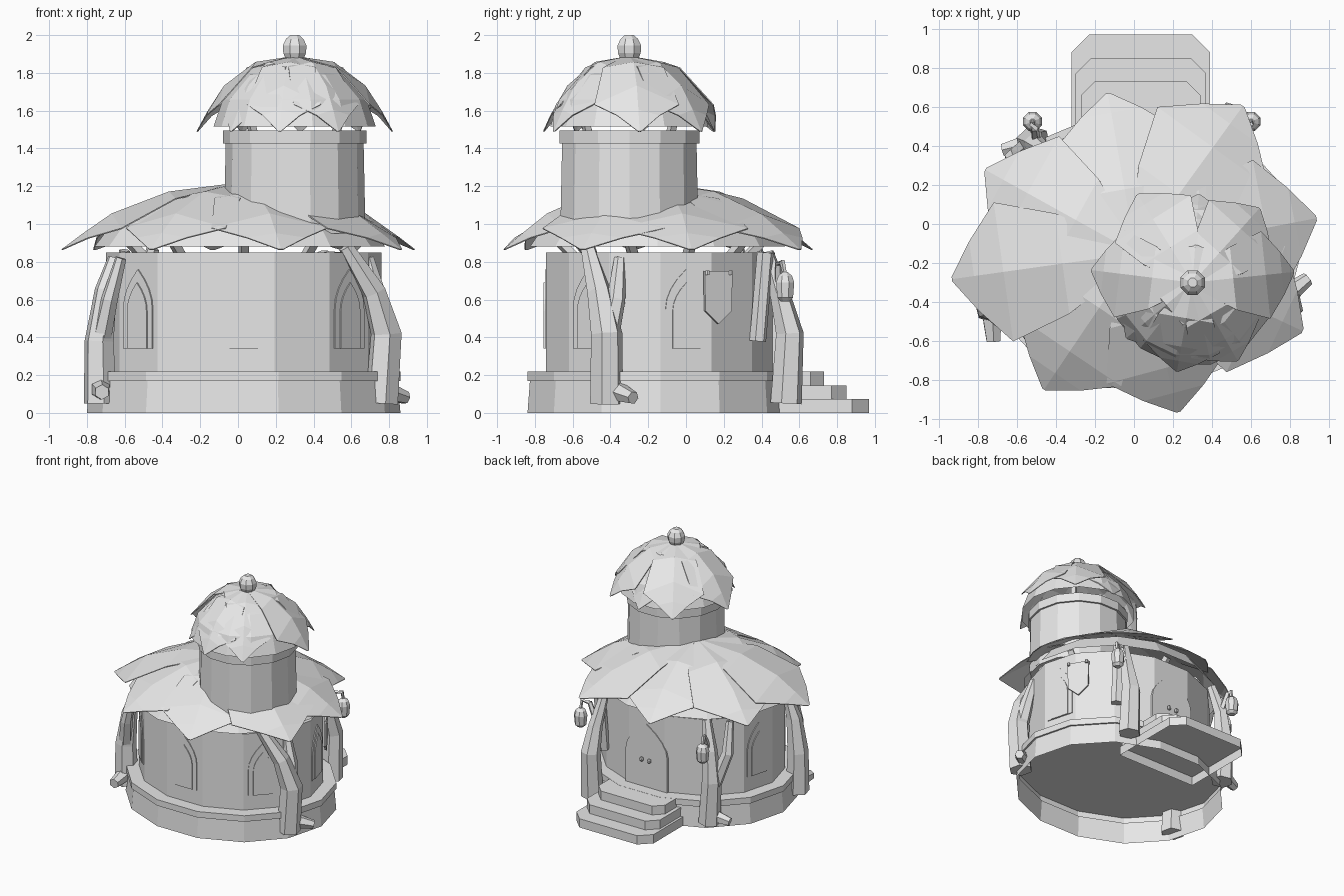
import bpy, bmesh, math
from mathutils import Vector

if "Cube" in bpy.data.objects:
    bpy.data.objects.remove(bpy.data.objects["Cube"])

grey = bpy.data.materials.new("plain grey")
grey.use_nodes = True
grey.diffuse_color = (0.8, 0.8, 0.8, 1)
grey.node_tree.nodes["Principled BSDF"].inputs["Base Color"].default_value = (0.8, 0.8, 0.8, 1)


def finish(name, bm):
    bmesh.ops.recalc_face_normals(bm, faces=bm.faces)
    mesh = bpy.data.meshes.new(name)
    bm.to_mesh(mesh)
    bm.free()
    mesh.materials.append(grey)
    ob = bpy.data.objects.new(name, mesh)
    bpy.context.collection.objects.link(ob)
    return ob


def loft(name, rings, floor=True):
    """Skin through rings of equal point count; the floor can stay open."""
    bm = bmesh.new()
    rows = [[bm.verts.new(p) for p in ring] for ring in rings]
    n = len(rows[0])
    for a, b in zip(rows, rows[1:]):
        for i in range(n):
            j = (i + 1) % n
            bm.faces.new((a[i], a[j], b[j], b[i]))
    if floor:
        bm.faces.new(rows[0])
    bm.faces.new(rows[-1])
    return finish(name, bm)


def lathe(name, profile, cx, cy, n=14, squash=1.0, floor=True):
    """Profile of (radius, z) turned about an upright axis, a flat to the front."""
    angs = [-math.pi / 2 + (i + 0.5) * math.tau / n for i in range(n)]
    return loft(name, [[(cx + r * math.cos(a), cy + squash * r * math.sin(a), z)
                        for a in angs] for r, z in profile], floor)


def limb(name, pts, radii, n=6):
    """Tapered branch along a path."""
    pts = [Vector(p) for p in pts]
    rings = []
    for i, p in enumerate(pts):
        t = (pts[min(i + 1, len(pts) - 1)] - pts[max(i - 1, 0)]).normalized()
        u = t.cross(Vector((0.3, 1, 0.1))).normalized()
        v = t.cross(u)
        rings.append([p + radii[i] * (math.cos(k * math.tau / n) * u + math.sin(k * math.tau / n) * v)
                      for k in range(n)])
    return loft(name, rings)


def plate(name, outline, origin, az, depth):
    """Outline of (across, z) set upright, facing the heading az."""
    nrm = Vector((math.cos(az), math.sin(az), 0))
    side = Vector((-nrm.y, nrm.x, 0))
    o = Vector((origin[0], origin[1], 0))
    return loft(name, [[o + side * a + nrm * d + Vector((0, 0, z)) for a, z in outline]
                       for d in (-0.01, depth)])


def arch(w, z0, spring, apex, k=4):
    right = [(w / 2 * (1 - (i / k) ** 2), spring + (apex - spring) * i / k) for i in range(k)]
    left = [(-x, z) for x, z in reversed(right)]
    return [(w / 2, z0)] + right + [(0, apex)] + left + [(-w / 2, z0)]


def lookup(profile, s):
    for (a, za), (b, zb) in zip(profile, profile[1:]):
        if s <= b:
            return za + (zb - za) * (s - a) / (b - a)
    return profile[-1][1]


def leaf(name, cx, cy, deg, size, profile, wide):
    """Broad pointed roof leaf with a centre ridge and drooping sides."""
    a = math.radians(deg)
    d, s = Vector((math.cos(a), math.sin(a))), Vector((-math.sin(a), math.cos(a)))
    bm = bmesh.new()
    rows = []
    for t, w in ((0.04, 0.06), (0.4, 0.26), (0.72, 0.36), (0.88, 0.18), (1.0, 0.012)):
        row = []
        for k in (-1, 0, 1):
            q = (d * t + s * w * wide * k) * size
            z = lookup(profile, q.length / size) - 0.06 * w * size * abs(k)
            row.append(bm.verts.new((cx + q.x, cy + q.y, z)))
        rows.append(row)
    for p, q in zip(rows, rows[1:]):
        for i in (0, 1):
            bm.faces.new((p[i], p[i + 1], q[i + 1], q[i]))
    ob = finish(name, bm)
    mod = ob.modifiers.new("thickness", "SOLIDIFY")
    mod.thickness = 0.006
    mod.offset = 0


CX, CY, SQ = 0.03, -0.135, 0.85
TX, TY = 0.30, -0.30

# Hollow plinth with ledge, round house wall
lathe("plinth", [(0.83, 0), (0.815, 0.17), (0.83, 0.17), (0.83, 0.22)], CX, CY, squash=0.87, floor=False)
lathe("house_wall", [(0.73, 0.22), (0.73, 0.85)], CX, CY, squash=SQ, floor=False)

# Lancet windows on alternate wall facets
for k in (-4, -2, 0, 2, 4):
    half = math.pi / 14
    a = -math.pi / 2 + k * 2 * half
    p, q = [Vector((CX + 0.73 * math.cos(b), CY + 0.73 * SQ * math.sin(b))) for b in (a - half, a + half)]
    az = math.atan2(q.y - p.y, q.x - p.x) - math.pi / 2
    mid = (p + q) / 2
    plate(f"window_frame_{k}", arch(0.225, 0.34, 0.55, 0.76), mid, az, 0.007)
    plate(f"window_pane_{k}", arch(0.15, 0.34, 0.54, 0.69), mid, az, 0.014)

# Back door with two knobs
plate("door", arch(0.38, 0.22, 0.5, 0.74), (CX, 0.465), math.pi / 2, 0.012)
for s in (-1, 1):
    lathe("door_knob", [(0.006, 0.43), (0.016, 0.44), (0.016, 0.455), (0.006, 0.465)],
          CX + s * 0.035, 0.49, 6)

# Hanging banner with pins
plate("banner", [(-0.085, 0.75), (0.085, 0.75), (0.08, 0.54), (0, 0.47), (-0.08, 0.54)],
      (0.69, 0.17), math.radians(30), 0.006)
for s in (-1, 1):
    lathe("banner_pin", [(0.012, 0.73), (0.012, 0.755)], 0.70 - s * 0.036, 0.175 + s * 0.062, 6)

# Hollow back steps with chamfered corners
for i, (half, back) in enumerate(((0.355, 0.97), (0.335, 0.85), (0.305, 0.73))):
    c = 0.09 - 0.01 * i
    shape = [(-half, 0.3), (half, 0.3), (half, back - c), (half - c, back), (c - half, back), (-half, back - c)]
    loft(f"step_{i}", [[(CX + 0.005 + x, y, z) for x, y in shape] for z in (i * 0.073, (i + 1) * 0.073)],
         floor=False)

# Main roof: open dome and eight leaves
RX, RY = 0.01, -0.15
lathe("roof_dome", [(0.77, 0.88), (0.67, 1.01), (0.5, 1.1), (0.25, 1.17), (0.02, 1.185)],
      RX, RY, squash=0.9, floor=False)
roof_curve = [(0, 1.215), (0.3, 1.195), (0.55, 1.13), (0.75, 1.04), (1, 0.865)]
for i, (deg, size) in enumerate(((188, 0.95), (151, 0.88), (100, 0.83), (54, 0.93),
                                 (11, 0.94), (-25, 0.94), (-75, 0.84), (-124, 0.84))):
    leaf(f"roof_leaf_{i}", RX, RY, deg, size, roof_curve, 1.05)

# Tower, collar, tower roof and finial
lathe("tower", [(0.375, 0.95), (0.365, 1.43)], TX, TY)
lathe("tower_collar", [(0.38, 1.425), (0.38, 1.495)], TX, TY)
lathe("tower_dome", [(0.43, 1.515), (0.38, 1.66), (0.26, 1.79), (0.1, 1.85), (0.02, 1.86)],
      TX, TY, floor=False)
tower_curve = [(0, 1.885), (0.3, 1.875), (0.58, 1.82), (0.8, 1.68), (1, 1.49)]
for i, (deg, size) in enumerate(((173, 0.52), (122, 0.53), (86, 0.45), (48, 0.51),
                                 (6, 0.52), (-60, 0.46), (-100, 0.46), (-140, 0.44))):
    leaf(f"tower_leaf_{i}", TX, TY, deg, size, tower_curve, 1.2)
lathe("finial", [(0.045, 1.86), (0.065, 1.905), (0.068, 1.945), (0.05, 1.98), (0.025, 2.0)], TX, TY, 8)

# Short rafters bridging the gaps under both roofs
for i in range(10):
    a = (i + 0.5) * math.tau / 10
    c, s = math.cos(a), math.sin(a)
    limb("roof_rafter", [(CX + 0.55 * c, CY + 0.45 * s, 0.82), (CX + 0.66 * c, CY + 0.56 * s, 0.93)],
         [0.03, 0.03], 4)
for i in range(4):
    a = (i + 0.5) * math.tau / 4
    c, s = math.cos(a), math.sin(a)
    limb("tower_rafter", [(TX + 0.3 * c, TY + 0.3 * s, 1.46), (TX + 0.34 * c, TY + 0.34 * s, 1.56)],
         [0.025, 0.025], 4)

# Front forked trunks with root stubs
limb("front_left_trunk", [(0.76, -0.42, 0.05), (0.785, -0.42, 0.42), (0.72, -0.46, 0.64), (0.57, -0.52, 0.88)],
     [0.09, 0.085, 0.065, 0.04])
limb("front_left_fork", [(0.77, -0.41, 0.42), (0.745, -0.37, 0.6), (0.69, -0.35, 0.82)], [0.06, 0.05, 0.03])
limb("front_left_root", [(0.76, -0.38, 0.12), (0.89, -0.28, 0.08)], [0.06, 0.035])
limb("front_right_trunk", [(-0.73, -0.42, 0.05), (-0.735, -0.42, 0.38), (-0.70, -0.42, 0.65), (-0.655, -0.4, 0.82)],
     [0.09, 0.08, 0.06, 0.035])
limb("front_right_fork", [(-0.73, -0.43, 0.36), (-0.68, -0.49, 0.6), (-0.62, -0.51, 0.82)], [0.055, 0.045, 0.03])
limb("front_right_root", [(-0.73, -0.43, 0.13), (-0.72, -0.6, 0.11)], [0.06, 0.04])

# Back trunks
limb("back_left_trunk", [(0.49, 0.53, 0.05), (0.49, 0.55, 0.42), (0.48, 0.5, 0.62), (0.45, 0.43, 0.85)],
     [0.085, 0.075, 0.055, 0.035])
limb("back_left_fork", [(0.49, 0.38, 0.38), (0.5, 0.42, 0.85)], [0.045, 0.045])
limb("back_right_trunk", [(-0.51, 0.42, 0.05), (-0.53, 0.42, 0.4), (-0.51, 0.41, 0.64), (-0.45, 0.37, 0.87)],
     [0.085, 0.075, 0.055, 0.035])
limb("back_right_fork", [(-0.54, 0.4, 0.36), (-0.62, 0.34, 0.62), (-0.6, 0.28, 0.86)], [0.055, 0.045, 0.03])
limb("back_right_root", [(-0.5, 0.42, 0.12), (-0.67, 0.38, 0.08)], [0.06, 0.035])

# Lanterns hung from bent arms
for side, (ax, ay), lx in (("left", (0.48, 0.49), 0.6), ("right", (-0.5, 0.42), -0.52)):
    limb(f"{side}_lantern_arm", [(ax, ay, 0.65), ((ax + lx) / 2, 0.49, 0.79), (lx, 0.51, 0.8), (lx, 0.525, 0.73)],
         [0.025, 0.02, 0.016, 0.012], 5)
    lathe(f"{side}_lantern", [(0.025, 0.59), (0.045, 0.61), (0.052, 0.69), (0.04, 0.725), (0.015, 0.745)],
          lx, 0.525, 8)
